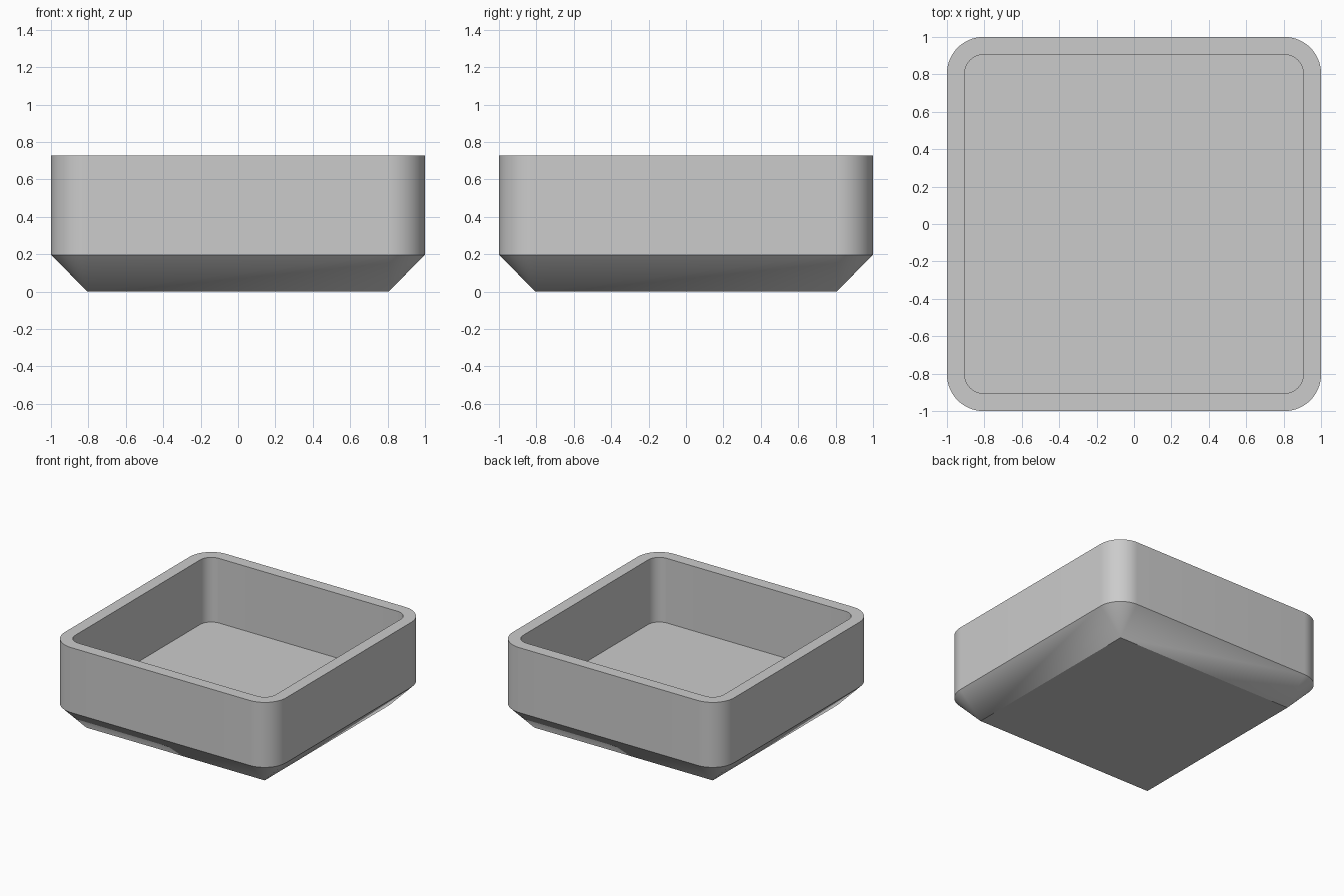
import bpy
import bmesh
from math import cos, sin, pi, radians

cube = bpy.data.objects.get("Cube")
if cube:
    bpy.data.objects.remove(cube, do_unlink=True)

CORE = 0.805      # half side of the square through the corner centres
OUTER_R = 0.195   # outer corner radius
INNER_R = 0.1     # inner corner radius
SHOULDER = 0.197  # top of the chamfer
FLOOR = 0.2
TOP = 0.727
SEGMENTS = 16

grey = bpy.data.materials.new("plain grey")
grey.use_nodes = True
colour = (0.6, 0.6, 0.6, 1)
grey.diffuse_color = colour
grey.node_tree.nodes["Principled BSDF"].inputs["Base Color"].default_value = colour


def rounded_ring(bm, radius, z):
    """Loop of vertices round a square with rounded corners."""
    ring = []
    for corner, (sx, sy) in enumerate([(1, 1), (-1, 1), (-1, -1), (1, -1)]):
        for i in range(SEGMENTS + 1):
            a = (corner + i / SEGMENTS) * pi / 2
            ring.append(bm.verts.new((sx * CORE + radius * cos(a),
                                      sy * CORE + radius * sin(a), z)))
    return ring


# Tray: chamfered base, outer wall, rim, inner wall and floor
bm = bmesh.new()
profile = [(0, 0), (OUTER_R, SHOULDER), (OUTER_R, TOP), (INNER_R, TOP), (INNER_R, FLOOR)]
rings = [rounded_ring(bm, r, z) for r, z in profile]
for low, high in zip(rings, rings[1:]):
    for i in range(len(low)):
        j = (i + 1) % len(low)
        bm.faces.new((low[i], low[j], high[j], high[i]))
bm.faces.new(rings[0][::-1])
bm.faces.new(rings[-1])
# The base corners are sharp, so their vertices collapse to one point
bmesh.ops.remove_doubles(bm, verts=bm.verts[:], dist=0.0001)
bmesh.ops.recalc_face_normals(bm, faces=bm.faces[:])

mesh = bpy.data.meshes.new("square_tray")
bm.to_mesh(mesh)
bm.free()
mesh.materials.append(grey)
tray = bpy.data.objects.new("square_tray", mesh)
bpy.context.collection.objects.link(tray)

bpy.ops.object.select_all(action="DESELECT")
tray.select_set(True)
bpy.context.view_layer.objects.active = tray
bpy.ops.object.shade_smooth_by_angle(angle=radians(30))
